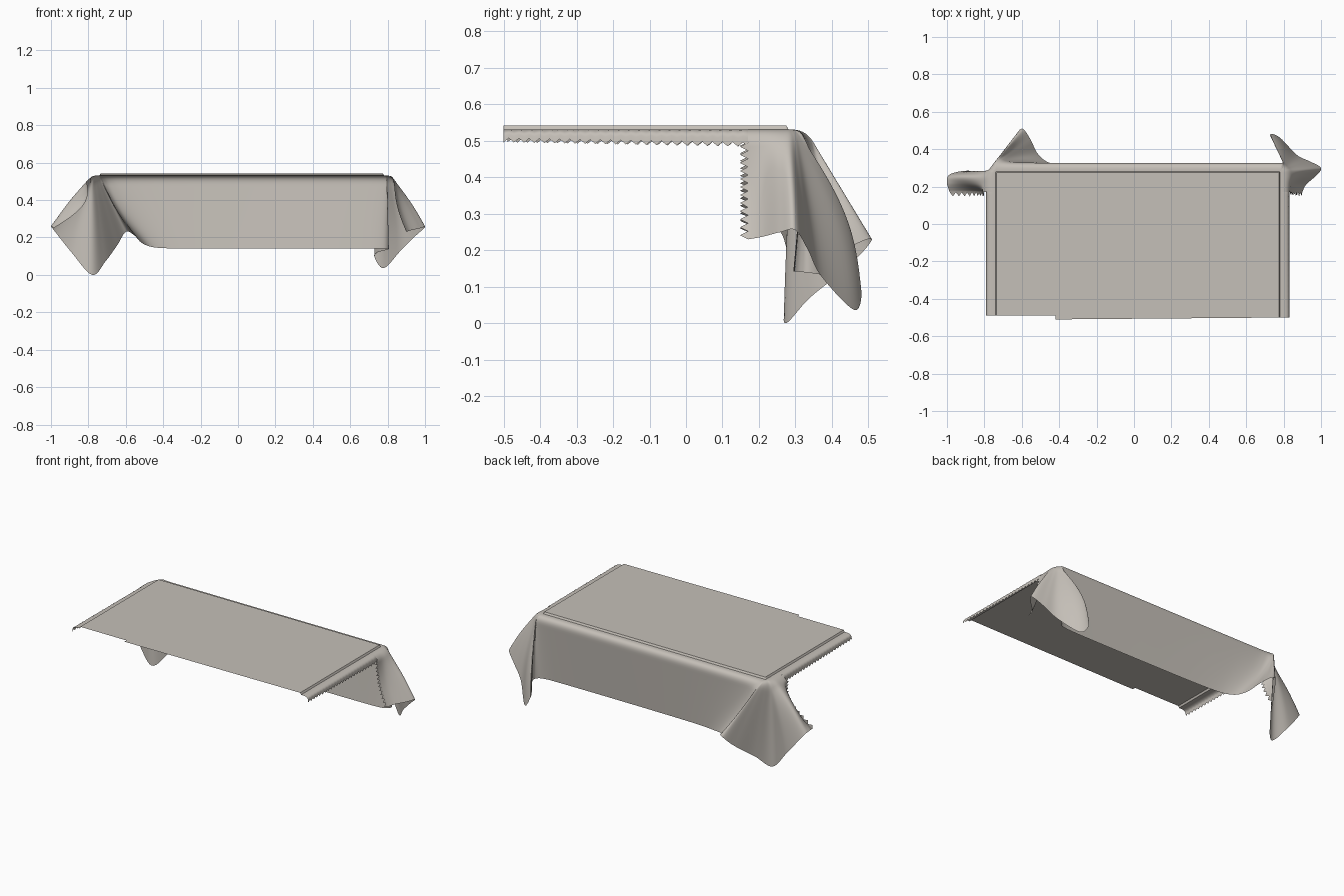
import bpy, bmesh, math
from mathutils import Vector

if "Cube" in bpy.data.objects:
    bpy.data.objects.remove(bpy.data.objects["Cube"])

TOP, SHOULDER = 0.542, 0.531
ARC, LINE = 7, 24

# Stations: table edge x, y | hem x, y, z | outward bow of the hanging cloth
left_corner = [
    (-.785, .17, -.985, .17, .25, -.35),
    (-.785, .21, -1.0, .22, .262, -.05),
    (-.785, .25, -.985, .265, .24, .08),
    (-.78, .28, -.89, .285, .12, .1),
    (-.775, .295, -.78, .27, .0, .1),
    (-.765, .31, -.71, .34, .07, .0),
    (-.755, .32, -.645, .45, .16, .0),
    (-.745, .328, -.60, .51, .23, .0),
    (-.735, .33, -.555, .455, .212, -.1),
    (-.70, .33, -.51, .37, .168, -.1),
    (-.62, .33, -.43, .32, .145, 0),
    (-.35, .33, -.25, .30, .142, 0),
]
right_corner = [
    (.2, .33, .2, .295, .142, 0),
    (.6, .33, .6, .295, .142, 0),
    (.74, .33, .75, .30, .142, 0),
    (.79, .328, .80, .32, .14, 0),
    (.795, .325, .80, .36, .135, .1),
    (.80, .32, .745, .44, .12, .2),
    (.803, .318, .73, .48, .095, .2),
    (.806, .313, .78, .462, .036, .2),
    (.81, .305, .87, .37, .13, .1),
    (.815, .295, .94, .335, .20, .05),
    (.82, .28, 1.0, .30, .255, .05),
    (.825, .25, .975, .26, .25, 0),
    (.825, .21, .92, .21, .237, -.1),
    (.825, .17, .90, .17, .23, -.2),
]


def smooth_path(pts, sub):
    """Catmull-Rom through the stations."""
    p = [pts[0]] + pts + [pts[-1]]
    out = []
    for i in range(1, len(p) - 2):
        for s in range(sub):
            t = s / sub
            out.append(tuple(
                .5 * (2 * b + (c - a) * t + (2 * a - 5 * b + 4 * c - d) * t * t
                      + (3 * b - a - 3 * c + d) * t ** 3)
                for a, b, c, d in zip(*p[i - 1:i + 3])))
    return out + [pts[-1]]


def column(st, rows, ragged=0):
    """Cloth section: raised top edge, step, rounded shoulder, hang to the hem."""
    ex, ey, hx, hy, hz, bow = st
    inner = Vector((min(max(ex, -.735), .775), min(ey, .275), TOP))
    edge, hem = Vector((ex, ey, SHOULDER)), Vector((hx, hy, hz))
    step = inner.lerp(edge, .12)
    step.z = SHOULDER
    a = inner.lerp(edge, .3)
    a.z = SHOULDER
    d = edge.lerp(hem, .12 if rows > 5 else .5)
    pts = [inner, step]
    for i in range(ARC):
        t = i / ARC
        pts.append(a * (1 - t) ** 2 + edge * 2 * t * (1 - t) + d * t * t)
    out = Vector((hx - ex, hy - ey, 0))
    for i in range(rows + 1):
        t = i / rows
        p = d.lerp(hem, t) + out * bow * math.sin(math.pi * t)
        if i % 2:
            p.y -= ragged
        pts.append(p)
    return pts


bm = bmesh.new()


def sheet(columns):
    grid = [[bm.verts.new(p) for p in c] for c in columns]
    for c0, c1 in zip(grid, grid[1:]):
        for r in range(len(c0) - 1):
            bm.faces.new((c0[r], c1[r], c1[r + 1], c0[r + 1]))


def side_strip(x, out, y0, y1, n=48):
    """Short side overhang with a saw-toothed cut edge."""
    cols = []
    for i in range(n + 1):
        y = y0 + (y1 - y0) * i / n
        z = (.496 if i % 2 else .484) + .012 * (.17 - y) / .67
        cols.append(column((x, y, x + out, y, z, 0), 2))
    return cols


# Side overhangs and the back drape with its two corner folds
left = side_strip(-.785, -.006, -.49, .17)
stations = smooth_path(left_corner + right_corner, 7)
drape = [column(s, LINE, .022 if i in (0, len(stations) - 1) else 0)
         for i, s in enumerate(stations)]
right = side_strip(.825, .006, .17, -.50)
for part in (left, drape, right):
    sheet(part)

# Flat top, with the small step in its front edge
ring = []
for c in left + drape + right:
    if not ring or (c[0] - ring[-1]).length > 1e-4:
        ring.append(c[0])
ring += [Vector((-.42, -.51, TOP)), Vector((-.42, -.49, TOP))]
bm.faces.new([bm.verts.new(p) for p in reversed(ring)])

bmesh.ops.remove_doubles(bm, verts=bm.verts, dist=.0002)
bmesh.ops.triangulate(bm, faces=[f for f in bm.faces if len(f.verts) > 4])
mesh = bpy.data.meshes.new("tablecloth")
bm.to_mesh(mesh)
bm.free()

cloth = bpy.data.objects.new("tablecloth", mesh)
bpy.context.collection.objects.link(cloth)
mat = bpy.data.materials.new("warm grey linen")
mat.diffuse_color = (.56, .525, .48, 1)
mat.use_nodes = True
mat.node_tree.nodes["Principled BSDF"].inputs["Base Color"].default_value = mat.diffuse_color
mesh.materials.append(mat)

bpy.context.view_layer.objects.active = cloth
cloth.select_set(True)
bpy.ops.object.shade_smooth_by_angle(angle=math.radians(50))
